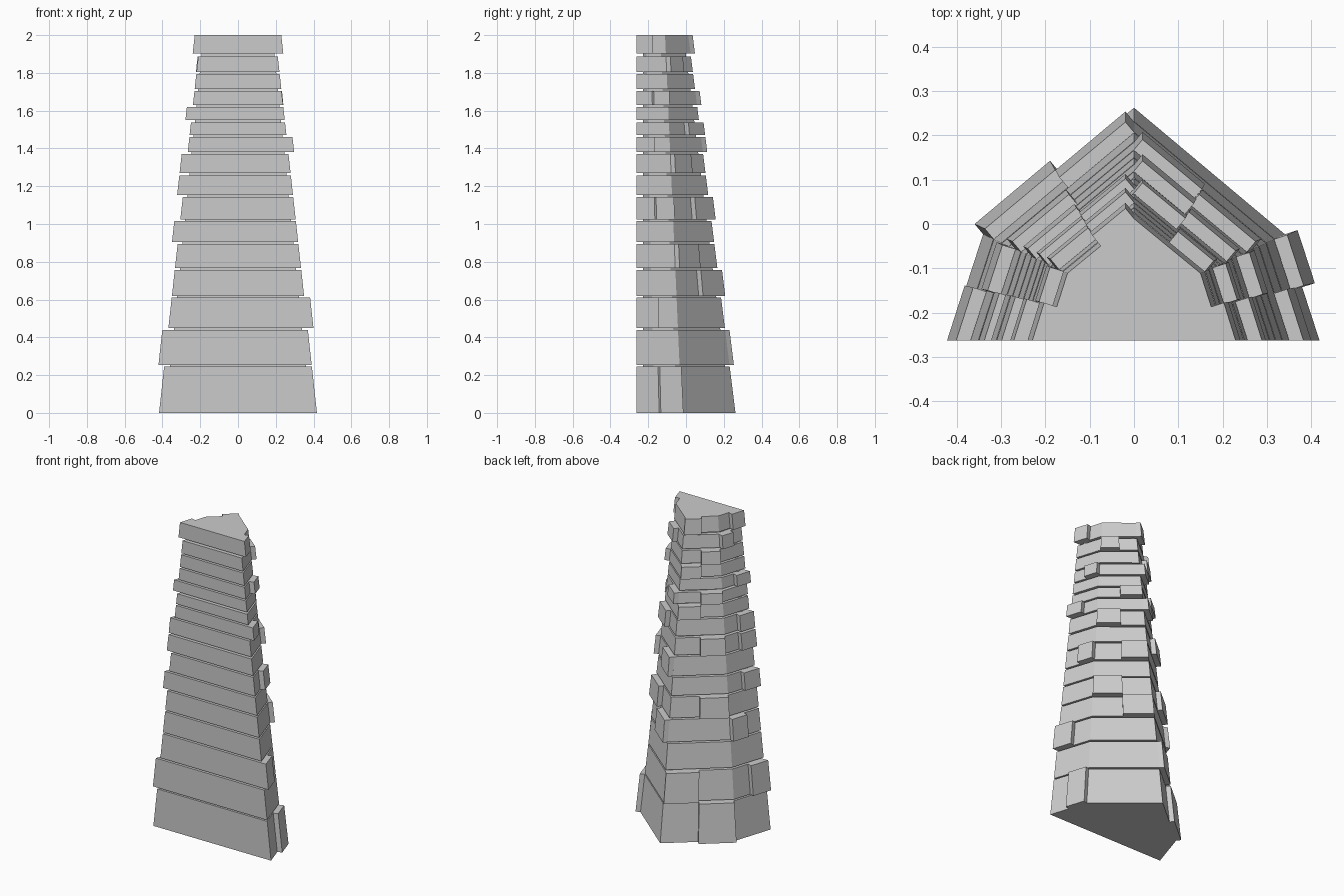
import bpy, bmesh
from mathutils import Vector

if "Cube" in bpy.data.objects:
    bpy.data.objects.remove(bpy.data.objects["Cube"])

FRONT = -0.262


def outline(z):
    """Plan outline at height z, front right round the back ridge to front left."""
    corner = Vector((0.418 - 0.11 * z, FRONT))
    mid = Vector((0.34 - 0.095 * z, -0.023 - 0.044 * z))
    ridge = Vector((0, 0.262 - 0.125 * z))
    right = [corner, (corner + mid) / 2, mid, (mid + ridge) / 2, ridge]
    return right + [Vector((-p.x, p.y)) for p in right[-2::-1]]


def prism(bm, low, high, z0, z1):
    a = [bm.verts.new((p.x, p.y, z0)) for p in low]
    b = [bm.verts.new((p.x, p.y, z1)) for p in high]
    faces = [bm.faces.new(a), bm.faces.new(b)]
    n = len(a)
    for i in range(n):
        j = (i + 1) % n
        faces.append(bm.faces.new((a[i], a[j], b[j], b[i])))
    bmesh.ops.recalc_face_normals(bm, faces=faces)


def finish(bm, name):
    me = bpy.data.meshes.new(name)
    bm.to_mesh(me)
    bm.free()
    bpy.context.collection.objects.link(bpy.data.objects.new(name, me))


def stone(bm, seg, z0, z1):
    """Block standing proud of one half of a wall."""
    rings = []
    for z in (z0, z1):
        o = outline(z)
        p, q = o[seg], o[seg + 1]
        d = (q - p).normalized()
        n = Vector((d.y, -d.x))
        ring = [p - n * 0.02, p + n * 0.03, q + n * 0.03, q - n * 0.02]
        for v in ring:
            v.y = max(v.y, FRONT)
        # keep the front end flush with the flat face
        if seg == 0:
            ring[1] = Vector((p.x + 0.031, FRONT))
        if seg == 7:
            ring[2] = Vector((q.x - 0.031, FRONT))
        rings.append(ring)
    prism(bm, rings[0], rings[1], z0, z1)


# Course heights, and the raised half walls (0-3 right side, 4-7 left side)
bottoms = [0, 0.253, 0.45, 0.62, 0.767, 0.905, 1.025, 1.153, 1.27, 1.38,
           1.47, 1.55, 1.63, 1.715, 1.805, 1.902]
tops = [0.245, 0.44, 0.61, 0.757, 0.895, 1.015, 1.143, 1.258, 1.37, 1.46,
        1.537, 1.62, 1.705, 1.795, 1.888, 2.0]
raised = [(1, 5), (4, 7), (0,), (3, 6), (2, 5), (7,), (1, 3), (5, 7), (2, 7),
          (0, 4), (3, 5), (7,), (1, 4), (5,), (2, 6), (0, 4, 7)]

for k, (z0, z1) in enumerate(zip(bottoms, tops)):
    bm = bmesh.new()
    prism(bm, outline(z0), outline(z1), z0, z1)
    for seg in raised[k]:
        stone(bm, seg, z0, z1)
    finish(bm, f"stone_course_{k + 1}")

# Recessed core seen in the joints
bm = bmesh.new()
rings = []
for z in (0.02, 1.98):
    rings.append([Vector((p.x * 0.92, max(p.y - 0.025, FRONT + 0.035))) for p in outline(z)])
prism(bm, rings[0], rings[1], 0.02, 1.98)
finish(bm, "core")
